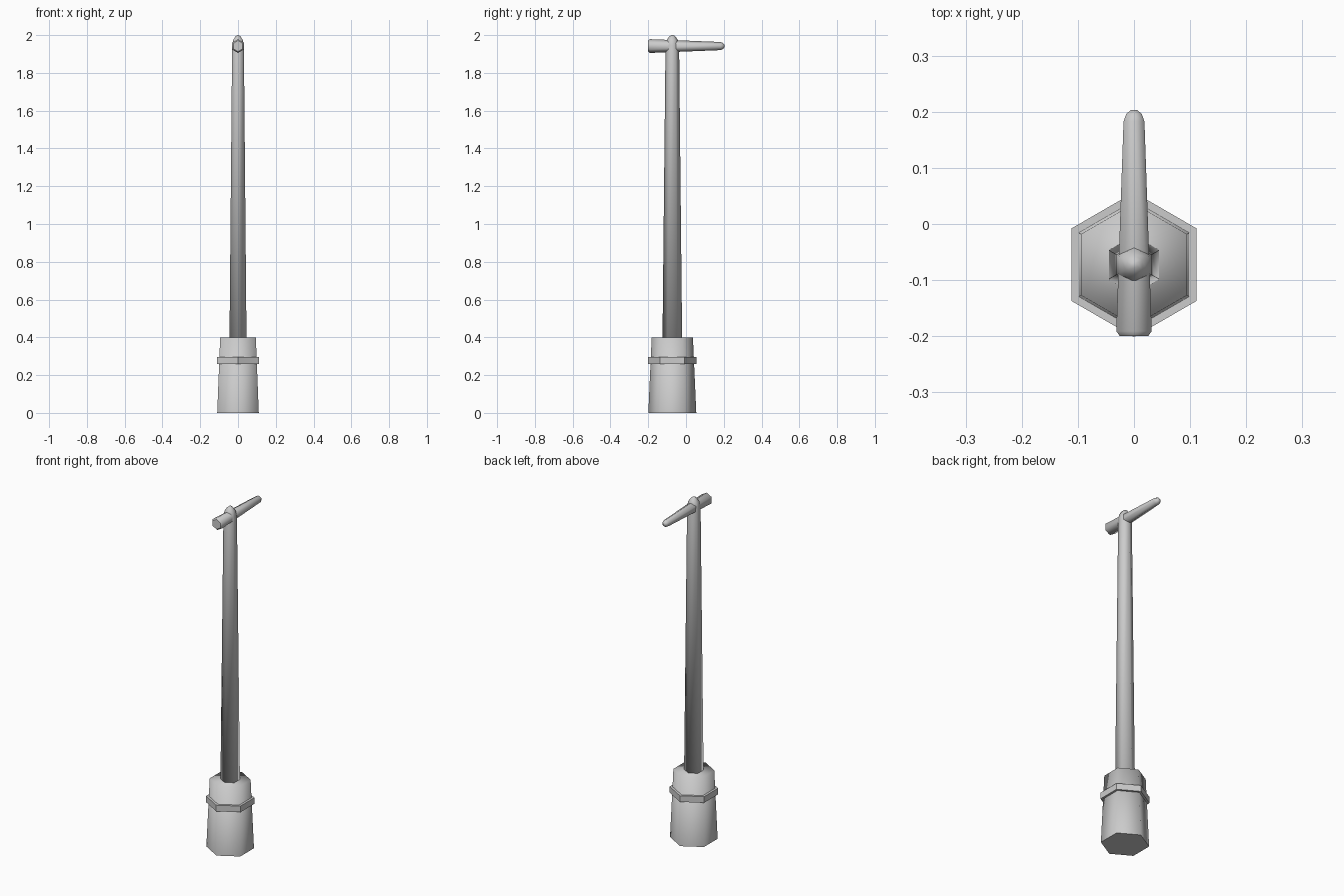
import bpy, bmesh
from math import pi, sin, cos

if "Cube" in bpy.data.objects:
    bpy.data.objects.remove(bpy.data.objects["Cube"])

CY = -0.0725   # post axis
ARM_Z = 1.942  # crossbar height


def hex_loft(name, rings, along="z", smooth=True, flat_start=False):
    """Stack of hexagon rings (position, radius), capped at both ends."""
    bm = bmesh.new()
    loops = []
    for t, r in rings:
        loop = []
        for i in range(6):
            a = pi / 2 + i * pi / 3
            u, v = r * cos(a), r * sin(a)
            co = (u, CY + v, t) if along == "z" else (u, t, ARM_Z + v)
            loop.append(bm.verts.new(co))
        loops.append(loop)
    for a, b in zip(loops, loops[1:]):
        for i in range(6):
            j = (i + 1) % 6
            bm.faces.new((a[i], a[j], b[j], b[i]))
    start = bm.faces.new(loops[0])
    bm.faces.new(loops[-1])
    bmesh.ops.recalc_face_normals(bm, faces=bm.faces)
    for f in bm.faces:
        f.smooth = smooth
    if flat_start:
        start.smooth = False
        for e in start.edges:
            e.smooth = False
    me = bpy.data.meshes.new(name)
    bm.to_mesh(me)
    bm.free()
    ob = bpy.data.objects.new(name, me)
    bpy.context.collection.objects.link(ob)
    return ob


# Tapered hexagonal base
hex_loft("base", [(0, 0.127), (0.4, 0.109)], flat_start=True)

# Band around the base
hex_loft("base_collar", [(0.26, 0.129), (0.296, 0.129)], smooth=False)

# Tapered post with rounded tip
hex_loft("post", [(0.39, 0.052), (1.945, 0.036), (1.973, 0.030),
                  (1.992, 0.017), (2.0, 0.006)])

# Crossbar, thick at the front and rounded at the back
hex_loft("crossbar", [(-0.2, 0.029), (-0.191, 0.0365), (0.183, 0.0215),
                      (0.196, 0.016), (0.203, 0.007)], along="y", flat_start=True)
